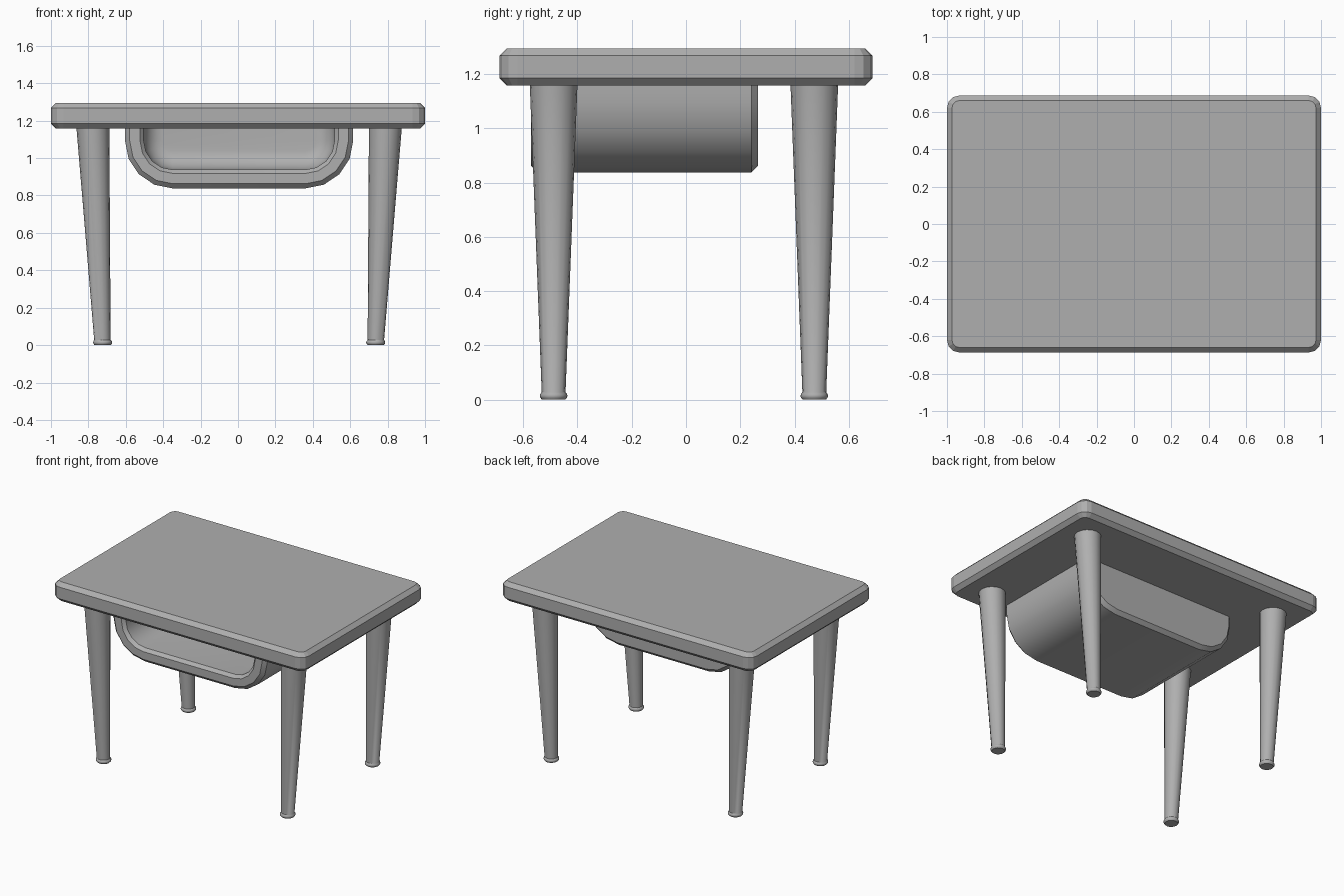
import bpy, bmesh
from math import sin, cos, pi, radians

if "Cube" in bpy.data.objects:
    bpy.data.objects.remove(bpy.data.objects["Cube"])

# One mid-grey surface for every part
GREY = bpy.data.materials.new("mid_grey")
GREY.diffuse_color = (0.43, 0.43, 0.43, 1)
GREY.use_nodes = True
GREY.node_tree.nodes["Principled BSDF"].inputs["Base Color"].default_value = GREY.diffuse_color


def loft(name, rings, closed=True, smooth=True):
    """Skin a list of point rings into one mesh object with capped ends."""
    bm = bmesh.new()
    loops = [[bm.verts.new(p) for p in ring] for ring in rings]
    n = len(loops[0])
    for a, b in zip(loops, loops[1:]):
        for i in range(n if closed else n - 1):
            j = (i + 1) % n
            bm.faces.new((a[i], a[j], b[j], b[i]))
    bm.faces.new(loops[0][::-1])
    bm.faces.new(loops[-1])
    bmesh.ops.recalc_face_normals(bm, faces=bm.faces)
    mesh = bpy.data.meshes.new(name)
    bm.to_mesh(mesh)
    bm.free()
    mesh.materials.append(GREY)
    ob = bpy.data.objects.new(name, mesh)
    bpy.context.collection.objects.link(ob)
    if smooth:
        bpy.ops.object.select_all(action='DESELECT')
        ob.select_set(True)
        bpy.context.view_layer.objects.active = ob
        bpy.ops.object.shade_smooth_by_angle(angle=radians(35))
    return ob


def rounded_rect(hx, hy, r, z, steps=3):
    pts = []
    for q, (sx, sy) in enumerate([(1, 1), (-1, 1), (-1, -1), (1, -1)]):
        for k in range(steps + 1):
            a = (q + k / steps) * pi / 2
            pts.append((sx * (hx - r) + r * cos(a), sy * (hy - r) + r * sin(a), z))
    return pts


# Table top: slab with rounded corners and chamfered rims
C = 0.027
loft("table_top", [rounded_rect(1 - d, 0.687 - d, 0.066 - d, z) for d, z in
                   [(C, 1.158), (0, 1.158 + C), (0, 1.295 - C), (C, 1.295)]], smooth=False)

# Legs: tapered, leaning outwards, with a small rounded foot ring
LEG = [(0.73, 0, 0.043), (0.73, 0.007, 0.049), (0.73, 0.014, 0.051),
       (0.73, 0.021, 0.049), (0.731, 0.028, 0.044), (0.782, 1.165, 0.088)]
for sx, side in ((-1, "left"), (1, "right")):
    for y, end in ((-0.488, "front"), (0.473, "back")):
        loft(f"{end}_{side}_leg",
             [[(0.006 + sx * x + r * cos(k * pi / 8), y + r * sin(k * pi / 8), z)
               for k in range(16)] for x, z, r in LEG])


# Hanging tray: U-shaped section, open at the front, chamfered rims
def u_section(d, y):
    r = 0.255 - d
    right = [(0.355 + r * cos(k * pi / 8), 1.093 - r * sin(k * pi / 8)) for k in range(5)]
    right = [(0.61 - d, 1.165)] + right
    return [(0.006 + x, y, z) for x, z in right] + [(0.006 - x, y, z) for x, z in right[::-1]]


FRONT, BACK = -0.572, 0.266
outside = [(0.025, BACK), (0, BACK - 0.025), (0, FRONT + 0.025), (0.025, FRONT),
           (0.08, FRONT), (0.10, FRONT + 0.022)]
# Inside ends in a softly rounded back wall
inside = [(0.20 - 0.10 * cos(k * pi / 12), 0.06 + 0.12 * sin(k * pi / 12)) for k in range(7)]
loft("tray", [u_section(d, y) for d, y in outside + inside], closed=False)
